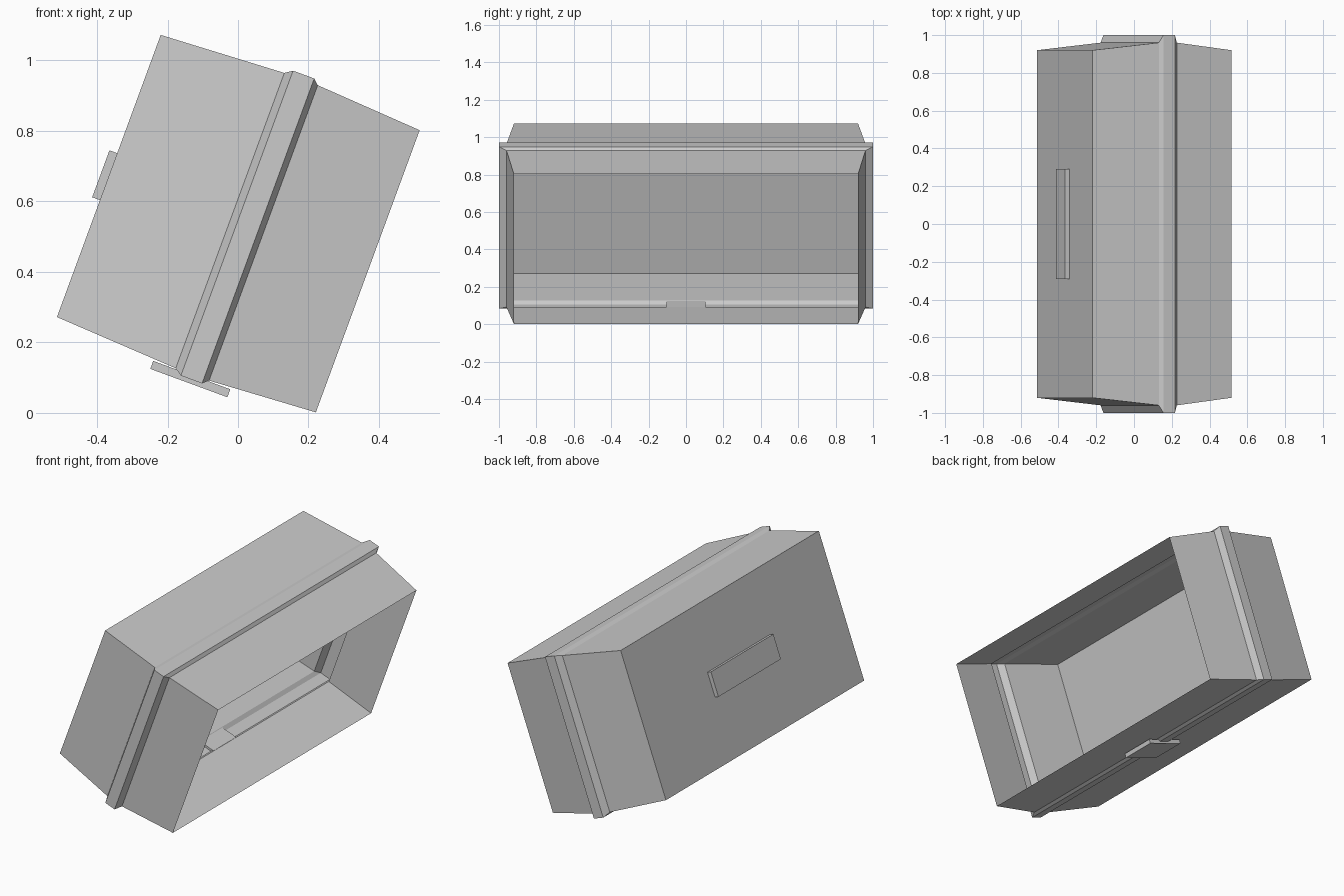
import bpy, bmesh, math
from mathutils import Matrix

if "Cube" in bpy.data.objects:
    bpy.data.objects.remove(bpy.data.objects["Cube"], do_unlink=True)

grey = bpy.data.materials.new("light grey")
grey.use_nodes = True
COLOUR = (0.6, 0.6, 0.6, 1)
grey.diffuse_color = COLOUR
grey.node_tree.nodes["Principled BSDF"].inputs["Base Color"].default_value = COLOUR

# The case lies tipped on its side: local x runs from closed lid to open end
TILT = (Matrix.Translation((0, 0, 0.5)) @ Matrix.Rotation(math.radians(20.2), 4, 'Y')
        @ Matrix.Translation((0, 0, 0.035)))


def finish(name, bm):
    mesh = bpy.data.meshes.new(name)
    bm.to_mesh(mesh)
    bm.free()
    mesh.materials.append(grey)
    obj = bpy.data.objects.new(name, mesh)
    obj.matrix_world = TILT
    bpy.context.collection.objects.link(obj)
    return obj


def sleeve(name, sections, capped=False):
    """Thin rectangular shell through (x, half width, half height) sections."""
    bm = bmesh.new()
    rings = [[bm.verts.new((x, sy * w, sz * h))
              for sy, sz in ((-1, -1), (1, -1), (1, 1), (-1, 1))]
             for x, w, h in sections]
    for a, b in zip(rings, rings[1:]):
        for i in range(4):
            j = (i + 1) % 4
            bm.faces.new((a[i], b[i], b[j], a[j]))
    if capped:
        bm.faces.new(rings[0])
    # outward normals: side faces point away from the axis, cap points to -x
    bm.normal_update()
    for f in bm.faces:
        c = f.calc_center_median()
        out = -f.normal.x if len(set(round(v.co.x, 4) for v in f.verts)) == 1 \
            else f.normal.y * c.y + f.normal.z * c.z
        if out < 0:
            f.normal_flip()
    return finish(name, bm)


def plate(name, x, y, z):
    """Box between the given (low, high) limits."""
    bm = bmesh.new()
    bmesh.ops.create_cube(bm, size=1)
    for v in bm.verts:
        v.co = [lim[0] if c < 0 else lim[1] for c, lim in zip(v.co, (x, y, z))]
    return finish(name, bm)


# Tapered lid, raised rim and tapered open body
lid_end = (-0.4035, 0.92, 0.4265)
lid_edge = (-0.037, 0.96, 0.4465)
body_edge = (0.064, 0.96, 0.4465)
body_end = (0.3795, 0.92, 0.4265)
sleeve("lid", [lid_end, lid_edge], capped=True)
sleeve("rim", [lid_edge, (-0.016, 1.0, 0.461), (0.048, 1.0, 0.461), body_edge])
sleeve("body", [body_edge, body_end])

# Handle on the lid and latch across the rim
plate("lid_handle", (-0.427, -0.4035), (-0.29, 0.29), (-0.073, 0.069))
plate("latch", (-0.104, 0.129), (-0.105, 0.105), (-0.473, -0.449))
